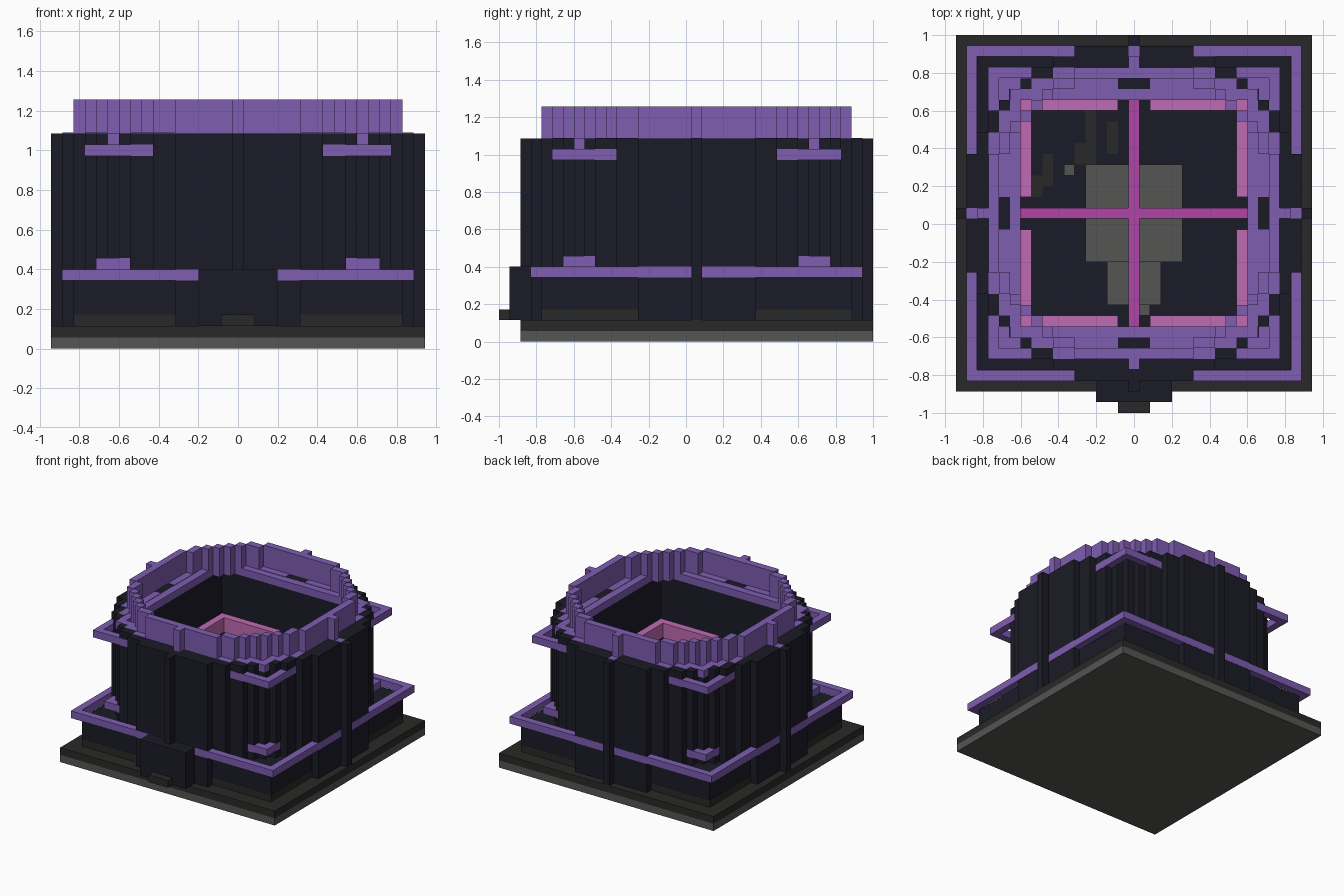
import bpy, bmesh

if "Cube" in bpy.data.objects:
    bpy.data.objects.remove(bpy.data.objects["Cube"], do_unlink=True)

U = 2 / 35          # one block
R = range(-17, 18)


def material(name, rgb):
    m = bpy.data.materials.new(name)
    m.use_nodes = True
    m.diffuse_color = (*rgb, 1)
    m.node_tree.nodes["Principled BSDF"].inputs["Base Color"].default_value = (*rgb, 1)
    return m


NAVY = material("dark navy", (.011, .011, .02))
CHAR = material("charcoal", (.022, .022, .021))
GREY = material("stone grey", (.09, .09, .088))
PURPLE = material("purple", (.21, .11, .44))
PINK = material("pink", (.52, .145, .45))
MAGENTA = material("magenta", (.44, .06, .39))


def blocks(name, mat, z0, z1, test, grow=1.0):
    """Extrude every plan cell that passes the test into one merged solid."""
    cells = {(i, j) for i in R for j in R if test(i, j)}
    bm = bmesh.new()

    def quad(*pts):
        bm.faces.new([bm.verts.new((x * U * grow, (y * grow + 1) * U, z * U)) for x, y, z in pts])

    for i, j in cells:
        a, b, c, d = i - .5, i + .5, j - .5, j + .5
        quad((a, c, z1), (b, c, z1), (b, d, z1), (a, d, z1))
        quad((a, d, z0), (b, d, z0), (b, c, z0), (a, c, z0))
        for di, dj, p, q in ((0, -1, (a, c), (b, c)), (1, 0, (b, c), (b, d)),
                             (0, 1, (b, d), (a, d)), (-1, 0, (a, d), (a, c))):
            if (i + di, j + dj) not in cells:
                quad((*p, z0), (*q, z0), (*q, z1), (*p, z1))
    bmesh.ops.remove_doubles(bm, verts=bm.verts[:], dist=1e-5)
    bmesh.ops.dissolve_limit(bm, angle_limit=.01, verts=bm.verts[:], edges=bm.edges[:])
    me = bpy.data.meshes.new(name)
    bm.to_mesh(me)
    bm.free()
    me.materials.append(mat)
    ob = bpy.data.objects.new(name, me)
    bpy.context.collection.objects.link(ob)
    return ob


def hi(i, j):
    return max(abs(i), abs(j))


def lo(i, j):
    return min(abs(i), abs(j))


def reach(n, steps):
    """Row of a stepped ring at distance n from a side's middle."""
    for limit, row in steps:
        if n <= limit:
            return row
    return 0


WALL = ((5, 15), (7, 14), (9, 13), (10, 12), (11, 11))
CROWN = ((5, 13), (7, 12), (8, 11), (9, 10))


def wall(i, j):
    return 12 <= hi(i, j) <= reach(lo(i, j), WALL)


def crown(i, j):
    return hi(i, j) == reach(lo(i, j), CROWN) or (hi(i, j) == 14 and lo(i, j) == 0)


# Base slabs, plinth and platform
blocks("base_slab", GREY, 0, 1, lambda i, j: hi(i, j) <= 16)
blocks("base_top", CHAR, 1, 2, lambda i, j: hi(i, j) <= 16)
blocks("plinth", CHAR, 2, 3, lambda i, j: 11 <= hi(i, j) <= 14, 1.002)
blocks("platform", NAVY, 3, 6, lambda i, j: 11 <= hi(i, j) <= 14)

# Stepped walls with a lower inner row
blocks("outer_wall", NAVY, 2, 19, wall)
blocks("inner_wall", NAVY, 2, 18, lambda i, j: hi(i, j) == 11)
blocks("pilasters", NAVY, 2, 19, lambda i, j: hi(i, j) == 16 and lo(i, j) == 0)
blocks("pilaster_caps", PURPLE, 18, 19.05,
       lambda i, j: hi(i, j) == 15 and lo(i, j) == 0 and j != -15)

# Entrance
blocks("entrance", NAVY, 2, 7, lambda i, j: abs(i) <= 3 and j in (-17, -16))
step = blocks("entrance_step", CHAR, 2, 3, lambda i, j: abs(i) <= 1 and j == -17)
step.location.y = -U

# Purple trim outside
blocks("lower_rail", PURPLE, 6, 7, lambda i, j: hi(i, j) == 15, 1.002)
blocks("lower_corner_trim", PURPLE, 7, 8, lambda i, j: hi(i, j) == 12 and lo(i, j) >= 10, 1.002)
blocks("upper_corner_trim", PURPLE, 17, 18, lambda i, j: hi(i, j) == 13 and lo(i, j) >= 8, 1.002)

# Ledges around the wall top, and the crown standing on them
blocks("inner_ledge", PURPLE, 18, 19, lambda i, j: hi(i, j) == 11)
blocks("crown_brackets", PURPLE, 18, 19, lambda i, j: hi(i, j) == 10 and lo(i, j) == 9)
blocks("upper_ledge", PURPLE, 18, 19.05,
       lambda i, j: (hi(i, j) == 12 and 2 <= lo(i, j) <= 9) or (hi(i, j) == 13 and 6 <= lo(i, j) <= 7))
blocks("crown", PURPLE, 19, 22, crown)

# Interior light ring and cross beams
blocks("light_ring", PINK, 10, 12, lambda i, j: hi(i, j) == 10 and lo(i, j) >= 2)
blocks("cross_beams", MAGENTA, 11, 12, lambda i, j: hi(i, j) <= 10 and lo(i, j) == 0)

# Interior floor, dais and steps
blocks("floor", NAVY, 2, 3, lambda i, j: hi(i, j) <= 10)
blocks("dais", GREY, 3, 4, lambda i, j: hi(i, j) <= 4)
blocks("dais_steps", GREY, 3, 3.5, lambda i, j: abs(i) <= 2 and -8 <= j <= -5)
blocks("dais_foot", GREY, 3, 3.2, lambda i, j: i == 1 and j == -9)
blocks("floor_inlay", CHAR, 3, 3.1,
       lambda i, j: (i == -8 and 3 <= j <= 5) or (i == -9 and 2 <= j <= 3)
       or (i == -4 and 5 <= j <= 9) or (i == -2 and 6 <= j <= 8) or (i == -5 and 5 <= j <= 6))
blocks("floor_stone", GREY, 3, 4, lambda i, j: i == -6 and j == 4)
